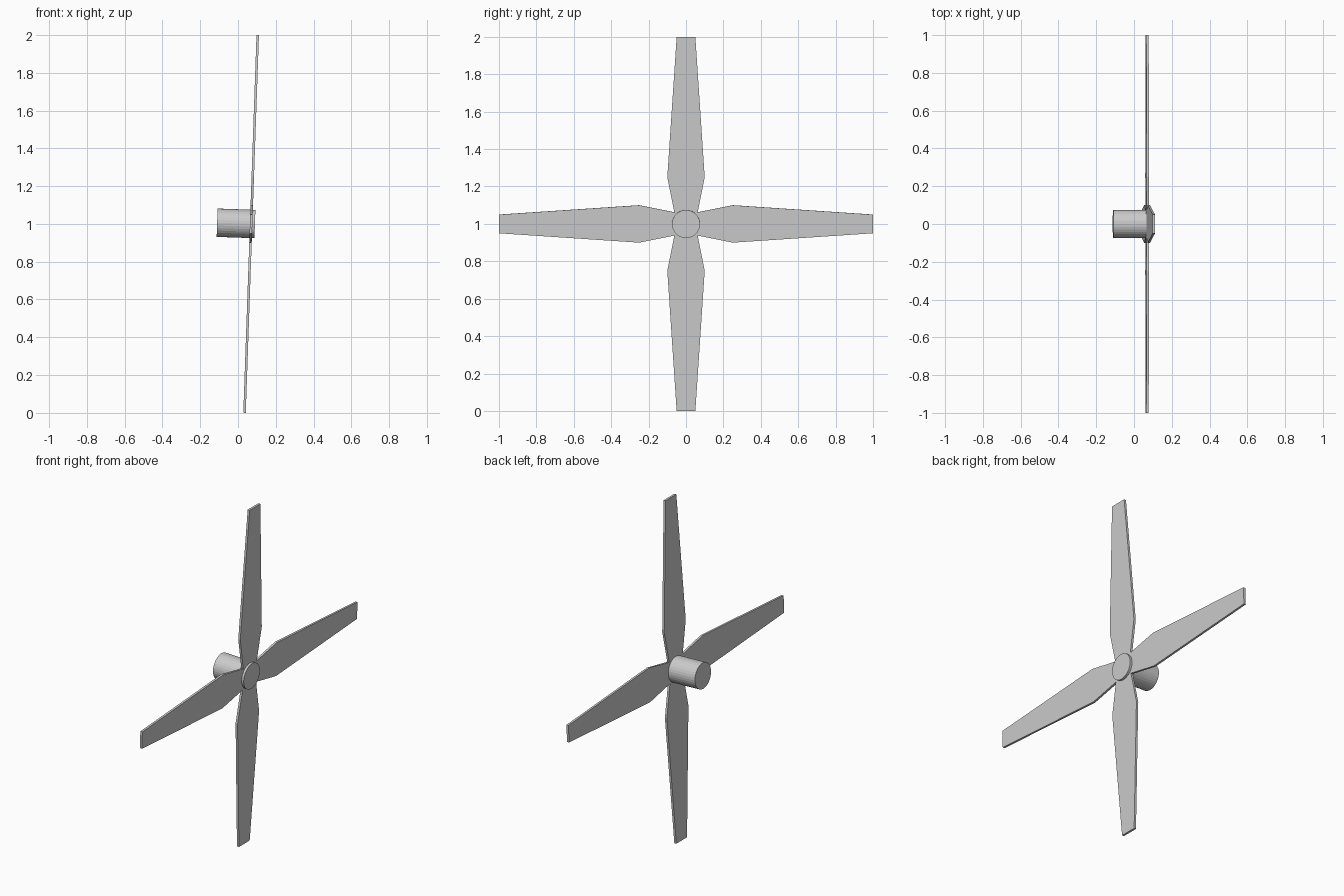
import bpy, bmesh, math
from mathutils import Matrix

if "Cube" in bpy.data.objects:
    bpy.data.objects.remove(bpy.data.objects["Cube"])

# Rotor frame: spin axis along local x, tilted back two degrees
ROTOR = Matrix.Translation((0.0695, 0, 1)) @ Matrix.Rotation(math.radians(2), 4, 'Y')
THICK = 0.013


def add_object(name, bm, matrix):
    bmesh.ops.recalc_face_normals(bm, faces=bm.faces)
    mesh = bpy.data.meshes.new(name)
    bm.to_mesh(mesh)
    bm.free()
    obj = bpy.data.objects.new(name, mesh)
    obj.matrix_world = matrix
    bpy.context.collection.objects.link(obj)
    return obj


# Blades: one tapered profile, extruded and repeated around the axis
half = [(0.05, 0), (0.1, 0.25), (0.05, 1.0)]
outline = half + [(-y, z) for y, z in reversed(half)]
for i in range(4):
    bm = bmesh.new()
    face = bm.faces.new([bm.verts.new((-THICK / 2, y, z)) for y, z in outline])
    ext = bmesh.ops.extrude_face_region(bm, geom=[face])
    verts = [v for v in ext["geom"] if isinstance(v, bmesh.types.BMVert)]
    bmesh.ops.translate(bm, verts=verts, vec=(THICK, 0, 0))
    add_object(f"blade_{i + 1}", bm, ROTOR @ Matrix.Rotation(i * math.pi / 2, 4, 'X'))

# Hub: cylinder running back from just in front of the blades
bm = bmesh.new()
bmesh.ops.create_cone(bm, cap_ends=True, segments=32, radius1=0.075, radius2=0.075, depth=0.2,
                      matrix=Matrix.Translation((-0.08, 0, 0)) @ Matrix.Rotation(math.pi / 2, 4, 'Y'))
add_object("hub", bm, ROTOR)
